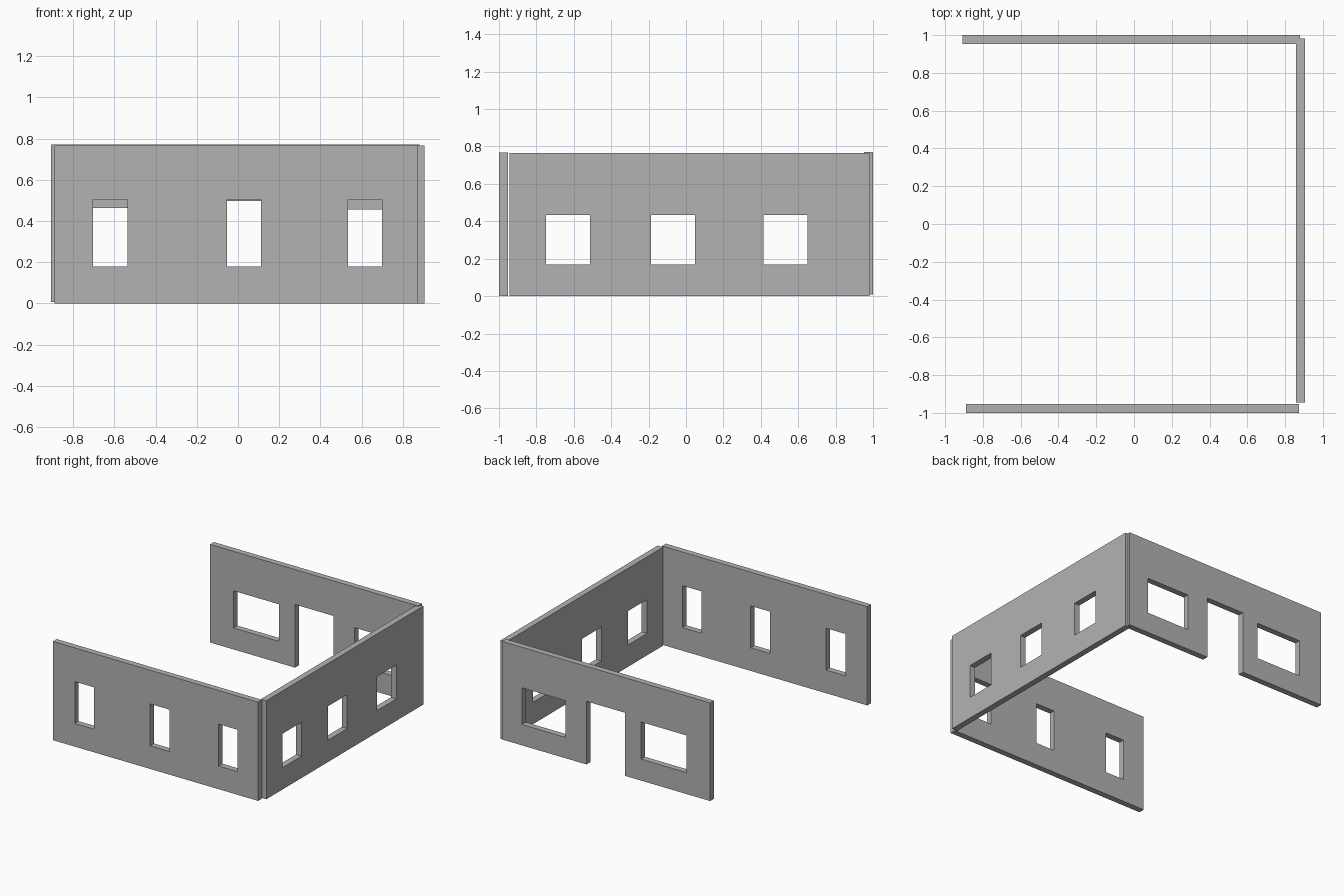
import bpy
import bmesh
from mathutils import Vector

cube = bpy.data.objects.get("Cube")
if cube:
    bpy.data.objects.remove(cube, do_unlink=True)

GREY = (0.45, 0.45, 0.45, 1.0)
grey = bpy.data.materials.new("wall grey")
grey.use_nodes = True
grey.diffuse_color = GREY
grey.node_tree.nodes["Principled BSDF"].inputs["Base Color"].default_value = GREY


def wall(name, axis, span, depth, height, openings):
    """Solid panel along an axis, with rectangular openings (u0, u1, z0, z1)."""
    us = sorted({*span, *(u for o in openings for u in o[:2])})
    zs = sorted({*height, *(z for o in openings for z in o[2:])})
    bm = bmesh.new()

    def point(u, z):
        return Vector((u, depth[0], z) if axis == "x" else (depth[0], u, z))

    # Grid of panel faces, leaving the openings empty
    grid = {(u, z): bm.verts.new(point(u, z)) for u in us for z in zs}
    for u0, u1 in zip(us, us[1:]):
        for z0, z1 in zip(zs, zs[1:]):
            u, z = (u0 + u1) / 2, (z0 + z1) / 2
            if not any(a < u < b and c < z < d for a, b, c, d in openings):
                bm.faces.new([grid[k] for k in ((u0, z0), (u1, z0), (u1, z1), (u0, z1))])

    # Thicken the panel
    thickness = depth[1] - depth[0]
    offset = Vector((0, thickness, 0) if axis == "x" else (thickness, 0, 0))
    result = bmesh.ops.extrude_face_region(bm, geom=bm.faces[:], use_keep_orig=True)
    moved = [g for g in result["geom"] if isinstance(g, bmesh.types.BMVert)]
    bmesh.ops.translate(bm, verts=moved, vec=offset)
    bmesh.ops.delete(bm, geom=[v for v in bm.verts if not v.link_faces], context="VERTS")
    bmesh.ops.recalc_face_normals(bm, faces=bm.faces[:])
    bmesh.ops.dissolve_limit(bm, angle_limit=0.01, verts=bm.verts[:], edges=bm.edges[:])

    mesh = bpy.data.meshes.new(name)
    bm.to_mesh(mesh)
    bm.free()
    mesh.materials.append(grey)
    obj = bpy.data.objects.new(name, mesh)
    bpy.context.collection.objects.link(obj)
    return obj


# Front wall with three tall windows
wall("front_wall", "x", (-0.89, 0.873), (-1.0, -0.953), (0, 0.767),
     [(u, u + 0.165, 0.18, 0.505) for u in (-0.702, -0.054, 0.533)])

# Side wall with three square windows
wall("side_wall", "y", (-0.945, 0.982), (0.858, 0.905), (0, 0.765),
     [(u, u + 0.235, 0.17, 0.433) for u in (-0.748, -0.187, 0.415)])

# Back wall with two wide windows and a doorway
wall("back_wall", "x", (-0.908, 0.88), (0.953, 1.0), (0.008, 0.77),
     [(-0.706, -0.314, 0.175, 0.463),
      (-0.177, 0.155, 0.008, 0.498),
      (0.335, 0.71, 0.17, 0.455)])
